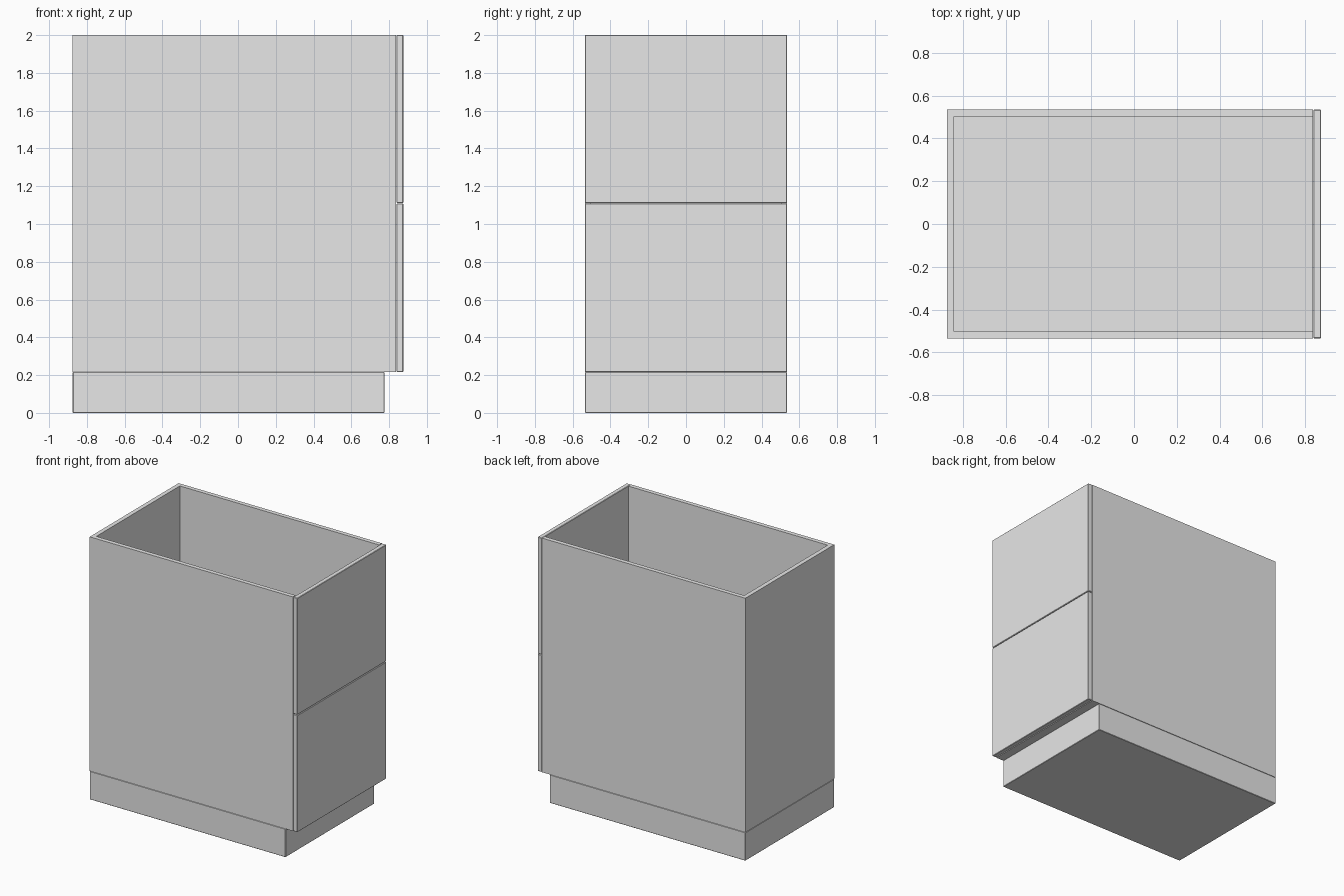
import bpy, bmesh

cube = bpy.data.objects.get("Cube")
if cube:
    bpy.data.objects.remove(cube)

grey = bpy.data.materials.new("plain grey")
grey.use_nodes = True
grey.diffuse_color = (0.8, 0.8, 0.8, 1)
grey.node_tree.nodes["Principled BSDF"].inputs["Base Color"].default_value = (0.8, 0.8, 0.8, 1)


def prism(name, outline, z0, z1, bevel=0):
    """Extrude a flat outline from z0 up to z1, with optional softened edges."""
    bm = bmesh.new()
    face = bm.faces.new([bm.verts.new((x, y, z0)) for x, y in outline])
    top = bmesh.ops.extrude_face_region(bm, geom=[face])["geom"]
    bmesh.ops.translate(bm, vec=(0, 0, z1 - z0),
                        verts=[v for v in top if isinstance(v, bmesh.types.BMVert)])
    bmesh.ops.recalc_face_normals(bm, faces=bm.faces)
    mesh = bpy.data.meshes.new(name)
    bm.to_mesh(mesh)
    bm.free()
    mesh.materials.append(grey)
    obj = bpy.data.objects.new(name, mesh)
    bpy.context.collection.objects.link(obj)
    if bevel:
        mod = obj.modifiers.new("soft edges", 'BEVEL')
        mod.width, mod.segments = bevel, 1
    return obj


def box(name, x0, x1, half_y, z0, z1, bevel=0):
    outline = [(x0, -half_y), (x1, -half_y), (x1, half_y), (x0, half_y)]
    return prism(name, outline, z0, z1, bevel)


BACK, OPEN, FRONT = -0.875, 0.837, 0.875
HALF, WALL = 0.535, 0.033
BASE, SPLIT, TOP = 0.217, 1.11, 2.0
inner = HALF - WALL

# Cabinet walls: a U-shaped shell open at the top and towards the drawers
prism("cabinet_walls", [(OPEN, -HALF), (OPEN, -inner), (BACK + WALL, -inner),
                        (BACK + WALL, inner), (OPEN, inner), (OPEN, HALF),
                        (BACK, HALF), (BACK, -HALF)], BASE, TOP)

# Cabinet floor
box("cabinet_floor", BACK + WALL, OPEN, inner, BASE, BASE + WALL)

# Two drawer fronts separated by a fine gap
box("lower_drawer_front", OPEN + 0.003, FRONT, HALF, BASE, SPLIT - 0.002, 0.003)
box("upper_drawer_front", OPEN + 0.003, FRONT, HALF, SPLIT + 0.002, TOP, 0.003)

# Recessed plinth
box("plinth", BACK, 0.775, HALF, 0, BASE - 0.001, 0.003)
